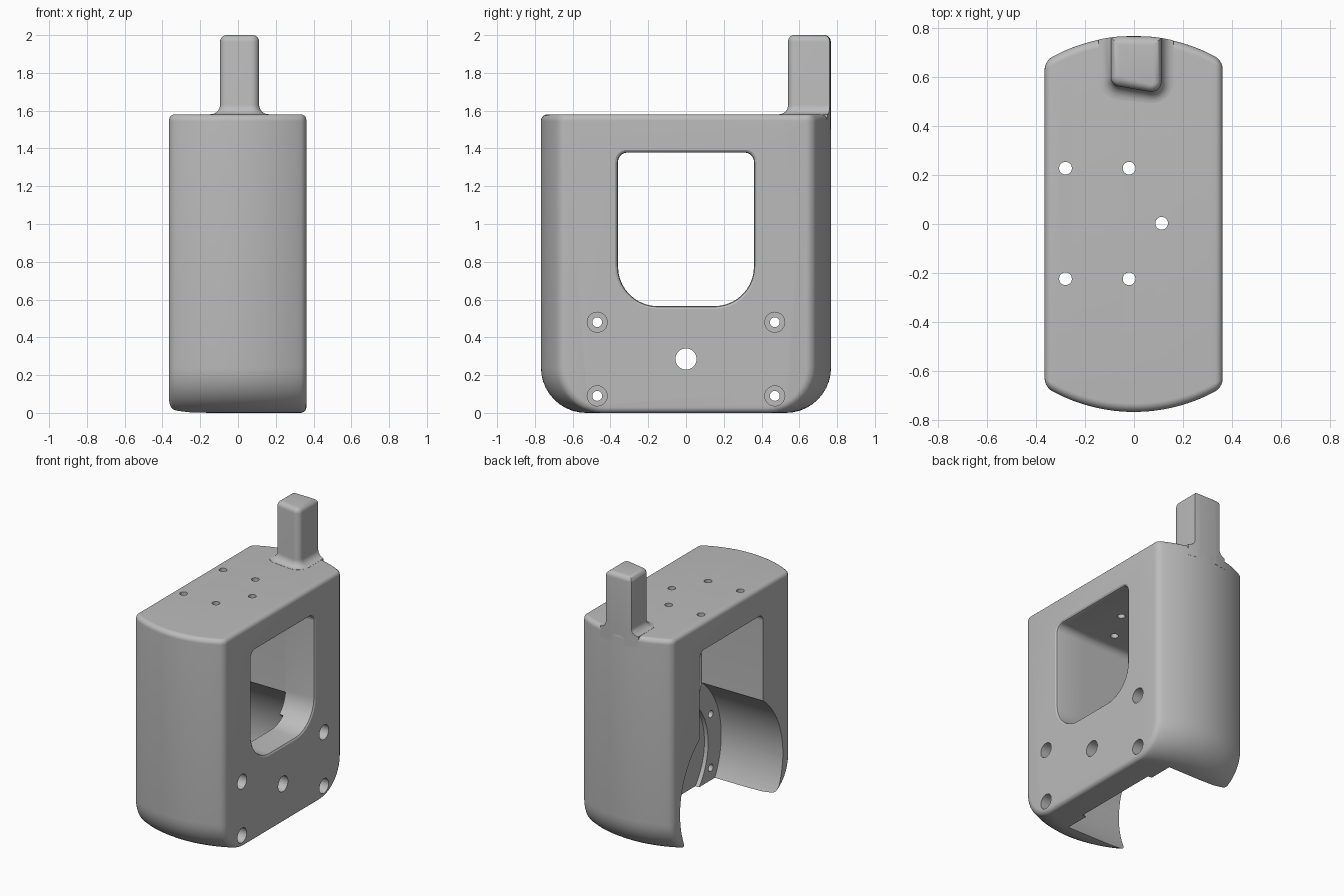
import bpy, bmesh, math
from mathutils import Vector

cube = bpy.data.objects.get("Cube")
if cube:
    bpy.data.objects.remove(cube, do_unlink=True)

grey = bpy.data.materials.new("light grey plastic")
grey.use_nodes = True
GREY = (0.5, 0.5, 0.5, 1)
grey.diffuse_color = GREY
grey.node_tree.nodes["Principled BSDF"].inputs["Base Color"].default_value = GREY

LEFT, RIGHT, TOP = -0.365, 0.362, 1.58
BORE_Z = 0.285          # height of the motor axis
FLOOR = 0.13            # inner face of the mounting plate
ARC = 0.70              # radius of the bowed front and back


def half_depth(x):
    return 0.768 - ARC + math.sqrt(ARC ** 2 - x ** 2)


def rounded(corners, segs=10):
    """Round a convex counter-clockwise polygon given as (u, v, radius)."""
    pts, n = [], len(corners)
    for i, (u, v, r) in enumerate(corners):
        p = Vector((u, v))
        a = (Vector(corners[i - 1][:2]) - p).normalized()
        b = (Vector(corners[(i + 1) % n][:2]) - p).normalized()
        half = a.angle(b) / 2
        centre = p + (a + b).normalized() * r / math.sin(half)
        start = p + a * r / math.tan(half) - centre
        turn = math.pi - 2 * half
        for k in range(segs + 1):
            t = turn * k / segs
            c, s = math.cos(t), math.sin(t)
            pts.append(centre + Vector((start.x * c - start.y * s, start.x * s + start.y * c)))
    return pts


def loft(name, rings):
    """Skin a list of equal-length rings and cap both ends."""
    bm = bmesh.new()
    rows = [[bm.verts.new(p) for p in ring] for ring in rings]
    for lower, upper in zip(rows, rows[1:]):
        for i in range(len(lower)):
            bm.faces.new((lower[i - 1], lower[i], upper[i], upper[i - 1]))
    bm.faces.new(rows[0])
    bm.faces.new(rows[-1])
    bmesh.ops.recalc_face_normals(bm, faces=bm.faces)
    mesh = bpy.data.meshes.new(name)
    bm.to_mesh(mesh)
    bm.free()
    mesh.materials.append(grey)
    obj = bpy.data.objects.new(name, mesh)
    bpy.context.collection.objects.link(obj)
    return obj


def along_x(x, profile):
    return [(x, p.x, p.y) for p in profile]


def circle(u, v, r, n=32):
    return [Vector((u + r * math.cos(math.tau * k / n), v + r * math.sin(math.tau * k / n)))
            for k in range(n)]


def finish(obj):
    bpy.ops.object.select_all(action='DESELECT')
    obj.select_set(True)
    bpy.context.view_layer.objects.active = obj
    bpy.ops.object.shade_smooth_by_angle(angle=math.radians(32))


def cut(target, cutter):
    cutter.hide_render = True
    mod = target.modifiers.new("cut", 'BOOLEAN')
    mod.operation, mod.solver, mod.object = 'DIFFERENCE', 'EXACT', cutter
    bpy.context.view_layer.objects.active = target
    bpy.ops.object.modifier_apply(modifier=mod.name)
    bpy.data.objects.remove(cutter, do_unlink=True)


# Housing: rounded side profile swept across the width, bowed front and back
def side_profile(x, inset):
    w, r_top, r_low = half_depth(x) - inset, 0.035 - inset, 0.24 - inset
    return rounded([(-w, inset, r_low), (w, inset, r_low),
                    (w, TOP - inset, r_top), (-w, TOP - inset, r_top)])


EDGE = 0.03
slices = []
for k in range(6):
    t = math.pi / 2 * k / 5
    slices.append((LEFT + EDGE * (1 - math.sin(t)), EDGE * (1 - math.cos(t))))
slices.reverse()
inner_l, inner_r = LEFT + EDGE, RIGHT - EDGE
middle = [(inner_l + (inner_r - inner_l) * k / 24, 0) for k in range(1, 24)]
right_end = [(RIGHT + LEFT - x, d) for x, d in reversed(slices)]
slices = sorted(slices + middle + right_end)
housing = loft("housing", [along_x(x, side_profile(x, d)) for x, d in slices])

# Open channel with the large round motor seat below it
channel = rounded([(-0.365, BORE_Z, 0.01), (0.365, BORE_Z, 0.01),
                   (0.365, 1.38, 0.05), (-0.365, 1.38, 0.05)])
cut(housing, loft("channel", [along_x(x, channel) for x in (-0.5, FLOOR)]))
for radius, depth in ((0.59, FLOOR), (0.44, FLOOR + 0.03)):
    seat = circle(0, BORE_Z, radius, 96)
    cut(housing, loft("motor_seat", [along_x(x, seat) for x in (-0.5, depth)]))


# Window through the mounting plate, with an eased outer rim
def window(grow):
    w = 0.36 + grow
    return rounded([(-w, 0.565 - grow, 0.21 + grow), (w, 0.565 - grow, 0.21 + grow),
                    (w, 1.378 + grow, 0.05 + grow), (-w, 1.378 + grow, 0.05 + grow)])


rim = [(0.05, 0), (RIGHT - 0.018, 0), (RIGHT - 0.007, 0.004), (RIGHT, 0.015), (RIGHT + 0.05, 0.015)]
cut(housing, loft("window", [along_x(x, window(g)) for x, g in rim]))

# Counterbored screw holes and the shaft hole
for y in (-0.47, 0.47):
    for z in (0.09, 0.48):
        for radius, start in ((0.026, 0.05), (0.053, 0.2)):
            hole = circle(y, z, radius)
            cut(housing, loft("screw_hole", [along_x(x, hole) for x in (start, 0.5)]))
shaft = circle(0, BORE_Z, 0.056)
cut(housing, loft("shaft_hole", [along_x(x, shaft) for x in (0.05, 0.5)]))

# Roof holes
for x, y in ((-0.28, 0.228), (-0.28, -0.224), (-0.02, 0.228), (-0.02, -0.224), (0.113, 0.003)):
    hole = circle(x, y, 0.026)
    cut(housing, loft("roof_hole", [[(p.x, p.y, z) for p in hole] for z in (1.3, 1.7)]))
finish(housing)


# Post at the back, flush with the bowed wall and flared at its foot
def post_ring(z, grow):
    r = 0.04 + max(grow, -0.035)
    pts = rounded([(-0.095 - grow, 0.568 - grow, r), (0.112 + grow, 0.533 - grow, r),
                   (0.112 + grow, 0.8 + grow, r), (-0.095 - grow, 0.8 + grow, r)], 8)
    back = min(grow, 0)
    return [(p.x, min(p.y, half_depth(p.x) + 0.001 + back), z) for p in pts]


rings = [post_ring(1.5, 0.05)]
for k in range(9):
    t = math.pi / 2 * k / 8
    rings.append(post_ring(TOP + 0.001 + 0.05 * (1 - math.cos(t)), 0.05 * (1 - math.sin(t))))
for k in range(7):
    t = math.pi / 2 * k / 6
    rings.append(post_ring(1.965 + 0.035 * math.sin(t), -0.035 * (1 - math.cos(t))))
finish(loft("post", rings))
